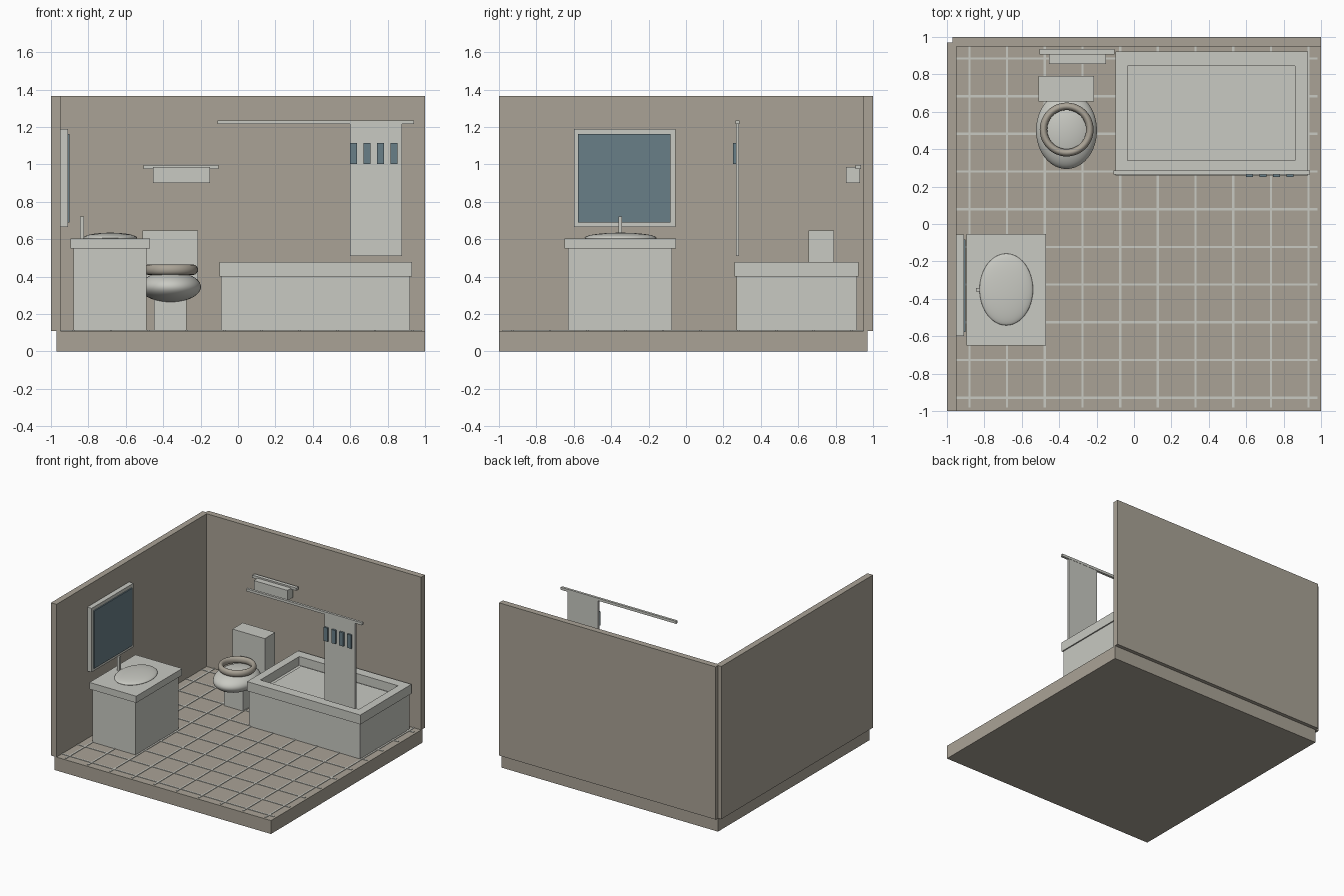
import bpy, math

if "Cube" in bpy.data.objects:
    bpy.data.objects.remove(bpy.data.objects["Cube"])


def material(name, rgb):
    m = bpy.data.materials.new(name)
    m.diffuse_color = (*rgb, 1)
    m.use_nodes = True
    m.node_tree.nodes["Principled BSDF"].inputs["Base Color"].default_value = m.diffuse_color
    return m


TAN = material("warm_tan", (0.40, 0.365, 0.305))
LIGHT = material("pale_grey", (0.58, 0.585, 0.54))
BLUE = material("slate_blue", (0.14, 0.21, 0.245))


def finish(name, mat, smooth=False):
    o = bpy.context.object
    o.name = name
    o.data.materials.append(mat)
    if smooth:
        bpy.ops.object.shade_smooth()
    return o


def box(name, mat, x0, x1, y0, y1, z0, z1):
    bpy.ops.mesh.primitive_cube_add(size=1)
    o = finish(name, mat)
    for v in o.data.vertices:
        v.co = [a + (b - a) * (c + 0.5) for a, b, c in
                zip((x0, y0, z0), (x1, y1, z1), v.co)]
    return o


def ellipsoid(name, mat, centre, radii):
    bpy.ops.mesh.primitive_uv_sphere_add(segments=48, ring_count=24, location=centre)
    bpy.context.object.scale = radii
    return finish(name, mat, True)


# Room shell
box("floor", TAN, -0.97, 1, -1, 0.97, 0, 0.11)
box("left_wall", TAN, -1, -0.95, -1, 0.97, 0.11, 1.365)
box("back_wall", TAN, -0.97, 1, 0.95, 1, 0.11, 1.365)

# Tile joints
for i in range(10):
    p = -0.88 + 0.2015 * i
    box(f"joint_long_{i}", LIGHT, p - 0.006, p + 0.006, -0.98, 0.95, 0.108, 0.114)
    q = 0.885 - 0.2015 * i
    box(f"joint_cross_{i}", LIGHT, -0.95, 0.98, q - 0.006, q + 0.006, 0.108, 0.1135)

# Vanity, basin and tap
box("vanity_cabinet", LIGHT, -0.88, -0.49, -0.63, -0.075, 0.11, 0.552)
box("vanity_top", LIGHT, -0.895, -0.47, -0.65, -0.053, 0.55, 0.605)
ellipsoid("wash_basin", LIGHT, (-0.683, -0.35, 0.607), (0.143, 0.192, 0.028))
box("tap", LIGHT, -0.845, -0.824, -0.362, -0.342, 0.60, 0.722)

# Mirror
box("mirror_frame", LIGHT, -0.95, -0.91, -0.60, -0.057, 0.665, 1.19)
box("mirror_glass", BLUE, -0.912, -0.90, -0.577, -0.082, 0.69, 1.163)

# Toilet
box("toilet_pedestal", LIGHT, -0.45, -0.275, 0.46, 0.66, 0.11, 0.34)
ellipsoid("toilet_bowl", LIGHT, (-0.361, 0.50, 0.345), (0.163, 0.206, 0.082))
box("toilet_tank", LIGHT, -0.51, -0.215, 0.655, 0.79, 0.34, 0.648)
bpy.ops.mesh.primitive_torus_add(location=(-0.36, 0.505, 0.437), major_segments=48,
                                 minor_segments=16, major_radius=0.124, minor_radius=0.02)
bpy.context.object.scale.z = 1.35
finish("toilet_seat", TAN, True)

# Bathtub: solid base with an open rim
box("tub_base", LIGHT, -0.09, 0.92, 0.27, 0.915, 0.11, 0.405)
rim = box("tub_rim", LIGHT, -0.10, 0.93, 0.26, 0.923, 0.40, 0.477)
cutter = box("rim_cutter", LIGHT, -0.035, 0.862, 0.34, 0.845, 0.3, 0.6)
cutter.hide_render = True
cutter.hide_set(True)
cut = rim.modifiers.new("opening", 'BOOLEAN')
cut.operation = 'DIFFERENCE'
cut.solver = 'EXACT'
cut.object = cutter
bpy.context.view_layer.objects.active = rim
bpy.ops.object.modifier_apply(modifier="opening")
bpy.data.objects.remove(cutter)
box("tub_bottom", LIGHT, -0.008, 0.837, 0.355, 0.833, 0.40, 0.41)

# Shower rail, curtain and its stripes
box("shower_rail", LIGHT, -0.11, 0.94, 0.265, 0.285, 1.215, 1.236)
box("shower_curtain", LIGHT, 0.60, 0.877, 0.267, 0.283, 0.51, 1.22)
for i in range(4):
    x = 0.60 + 0.0715 * i
    box(f"curtain_stripe_{i}", BLUE, x, x + 0.037, 0.252, 0.268, 1.003, 1.115)

# Towel rail and towel
box("towel_rail", LIGHT, -0.505, -0.105, 0.905, 0.935, 0.975, 0.997)
box("towel", LIGHT, -0.455, -0.15, 0.855, 0.93, 0.90, 0.985)
